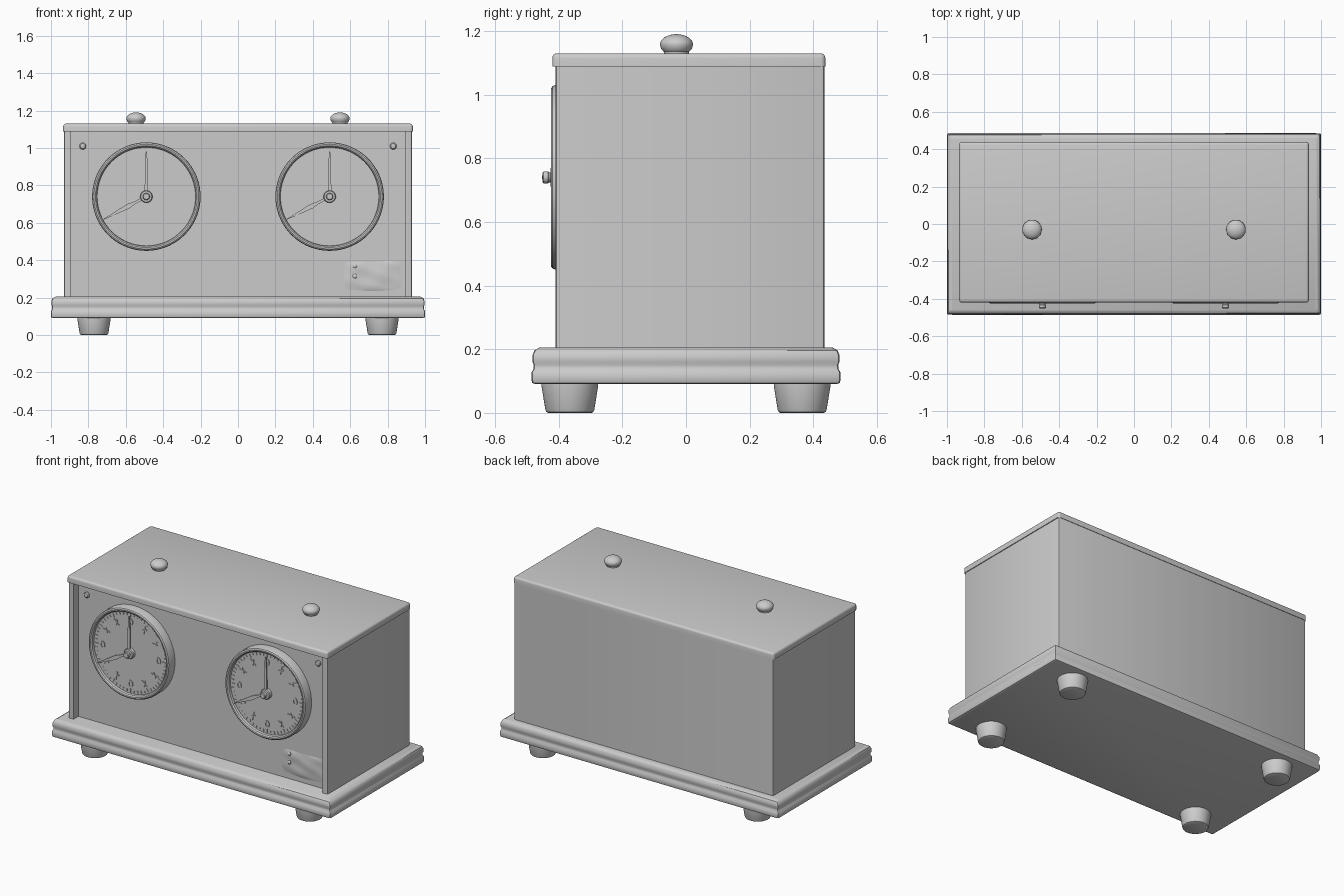
import bpy, bmesh
from math import sin, cos, pi, radians
from mathutils import Matrix

if "Cube" in bpy.data.objects:
    bpy.data.objects.remove(bpy.data.objects["Cube"])

PANEL_Y = -0.36
FRONT = (pi / 2, 0, 0)      # local xy plane faces the front


def finish(name, bm, loc=(0, 0, 0), rot=(0, 0, 0)):
    bmesh.ops.recalc_face_normals(bm, faces=bm.faces)
    me = bpy.data.meshes.new(name)
    bm.to_mesh(me)
    bm.free()
    ob = bpy.data.objects.new(name, me)
    bpy.context.collection.objects.link(ob)
    ob.location, ob.rotation_euler = loc, rot
    bpy.ops.object.select_all(action='DESELECT')
    ob.select_set(True)
    bpy.context.view_layer.objects.active = ob
    bpy.ops.object.shade_smooth_by_angle(angle=radians(35))
    return ob


def loft(bm, rings):
    """Skin a list of equal-length point rings and cap both ends."""
    vs = [[bm.verts.new(p) for p in r] for r in rings]
    n = len(vs[0])
    for a, b in zip(vs, vs[1:]):
        for i in range(n):
            bm.faces.new((a[i], a[(i + 1) % n], b[(i + 1) % n], b[i]))
    bm.faces.new(vs[0][::-1])
    bm.faces.new(vs[-1])


def lathe(name, profile, loc, rot=(0, 0, 0), n=48):
    bm = bmesh.new()
    loft(bm, [[(r * cos(2 * pi * i / n), r * sin(2 * pi * i / n), z)
               for i in range(n)] for r, z in profile])
    return finish(name, bm, loc, rot)


def prism(bm, pts, z0, z1, turn=0):
    c, s = cos(turn), sin(turn)
    pts = [(x * c - y * s, x * s + y * c) for x, y in pts]
    loft(bm, [[(x, y, z) for x, y in pts] for z in (z0, z1)])


def bar(x0, x1, y0, y1):
    return [(x0, y0), (x1, y0), (x1, y1), (x0, y1)]


def bevel(bm, width, seg=3, test=lambda e: True):
    edges = [e for e in bm.edges if test(e)]
    bmesh.ops.bevel(bm, geom=edges, offset=width, segments=seg,
                    profile=0.5, affect='EDGES')


# Moulded plinth: rectangle lofted through a stepped section (inset, z)
section = [(0.012, 0.09), (0.003, 0.094), (0, 0.103), (0, 0.128), (0.006, 0.138),
           (0.007, 0.15), (0.003, 0.16), (0.003, 0.182), (0.01, 0.197), (0.024, 0.205)]
bm = bmesh.new()
loft(bm, [[(sx * (1 - d), sy * (0.485 - d), z)
           for sx, sy in ((-1, -1), (1, -1), (1, 1), (-1, 1))] for d, z in section])
bevel(bm, 0.008, 2, lambda e: abs((e.verts[0].co - e.verts[1].co).x) < 0.1
      and abs((e.verts[0].co - e.verts[1].co).z) > 0.001)
finish("plinth", bm)

# Case: U-shaped plan so the front panel sits back between the side walls
bm = bmesh.new()
prism(bm, [(-0.93, 0.435), (-0.93, -0.41), (-0.893, -0.41), (-0.893, PANEL_Y),
           (0.893, PANEL_Y), (0.893, -0.41), (0.93, -0.41), (0.93, 0.435)], 0.2, 1.1)
bevel(bm, 0.009, 2, lambda e: abs(e.verts[0].co.z - e.verts[1].co.z) > 0.5
      and abs(e.verts[0].co.x) > 0.92)
finish("case", bm)

# Rounded lid
bm = bmesh.new()
prism(bm, bar(-0.935, 0.935, -0.42, 0.438), 1.088, 1.13)
bevel(bm, 0.015, 4, lambda e: max(v.co.z for v in e.verts) > 1.1)
finish("lid", bm)

# Feet and top push buttons
for sx in (-1, 1):
    for sy in (-1, 1):
        lathe("foot", [(0.068, 0), (0.074, 0.003), (0.077, 0.01), (0.089, 0.085), (0.089, 0.095)],
              (sx * 0.77, sy * 0.365, 0))
    dome = [(0.052 * cos(a), 0.157 + 0.033 * sin(a))
            for a in (pi / 2 * i / 8 for i in range(8))]
    lathe("push_button", [(0.038, 0.12), (0.04, 0.135), (0.048, 0.143)] + dome
          + [(0.002, 0.19)], (sx * 0.545, -0.03, 1.0))

# Clock dials with markings and hands
for cx in (-0.49, 0.49):
    at = (cx, PANEL_Y, 0.74)
    lathe("dial_bezel", [(0.29, -0.01), (0.29, 0.05), (0.287, 0.059), (0.28, 0.064),
                         (0.272, 0.063), (0.265, 0.056), (0.263, 0.04), (0.001, 0.04)],
          at, FRONT, 72)

    # minute ticks
    bm = bmesh.new()
    for i in range(60):
        inner = 0.232 if i % 5 == 0 else 0.241
        prism(bm, bar(-0.002, 0.002, inner, 0.256), 0.038, 0.044, i * pi / 30)
    finish("minute_ticks", bm, at, FRONT)

    # abstract hour marks: small loops at the quarters, crossed bars elsewhere
    bm = bmesh.new()
    for h in range(12):
        a = h * pi / 6
        px, py = -0.2 * sin(a), 0.2 * cos(a)
        first = len(bm.verts)
        if h % 3 == 0:
            n = 16
            rings = [[bm.verts.new((rx * cos(2 * pi * i / n), ry * sin(2 * pi * i / n), z))
                      for i in range(n)]
                     for rx, ry, z in ((0.017, 0.023, 0.038), (0.017, 0.023, 0.045),
                                       (0.009, 0.014, 0.045), (0.009, 0.014, 0.038))]
            for p, q in zip(rings, rings[1:]):
                for i in range(n):
                    bm.faces.new((p[i], p[(i + 1) % n], q[(i + 1) % n], q[i]))
        else:
            prism(bm, bar(-0.003, 0.003, -0.026, 0.026), 0.038, 0.045, a + 0.3)
            prism(bm, bar(-0.004, 0.004, -0.018, 0.018), 0.038, 0.045, a - 0.7)
        bm.verts.ensure_lookup_table()
        bmesh.ops.translate(bm, vec=(px, py, 0), verts=bm.verts[first:])
    finish("hour_marks", bm, at, FRONT)

    # hands: slim one to the top, leaf-shaped one to the lower left
    bm = bmesh.new()
    prism(bm, [(-0.009, 0), (0.009, 0), (0.008, 0.15), (0.003, 0.24), (-0.003, 0.24),
               (-0.008, 0.15)], 0.052, 0.06)
    finish("upright_hand", bm, at, FRONT)
    bm = bmesh.new()
    prism(bm, [(-0.007, 0), (0.007, 0), (0.007, 0.07), (0.013, 0.11), (0.002, 0.258),
               (-0.002, 0.258), (-0.013, 0.11), (-0.007, 0.07)], 0.046, 0.053, radians(118))
    finish("slanted_hand", bm, at, FRONT)
    lathe("hand_hub", [(0.033, 0.035), (0.033, 0.06), (0.029, 0.065), (0.016, 0.066),
                       (0.016, 0.07), (0.019, 0.074), (0.019, 0.087), (0.015, 0.091),
                       (0.001, 0.092)], at, FRONT, 32)

# Panel screws
for sx in (-1, 1):
    lathe("panel_screw", [(0.018, -0.005), (0.018, 0.008), (0.013, 0.014), (0.001, 0.017)],
          (sx * 0.83, PANEL_Y, 1.01), FRONT, 24)

# Low worn patch at the lower right of the panel, with two small pits' rims
bm = bmesh.new()
bmesh.ops.create_grid(bm, x_segments=24, y_segments=16, size=1)
for v in bm.verts:
    x, y = v.co.x, v.co.y
    fade = (1 - x ** 4) * (1 - y ** 4)
    v.co = (x * 0.165, y * 0.085,
            -0.002 + fade * (0.008 + 0.003 * sin(5 * x + 2 * y) * cos(4 * y - x)))
finish("worn_patch", bm, (0.72, PANEL_Y, 0.315), FRONT)
for z in (0.315, 0.37):
    lathe("patch_rivet", [(0.012, -0.002), (0.012, 0.009), (0.007, 0.013), (0.001, 0.014)],
          (0.625, PANEL_Y, z), FRONT, 16)
